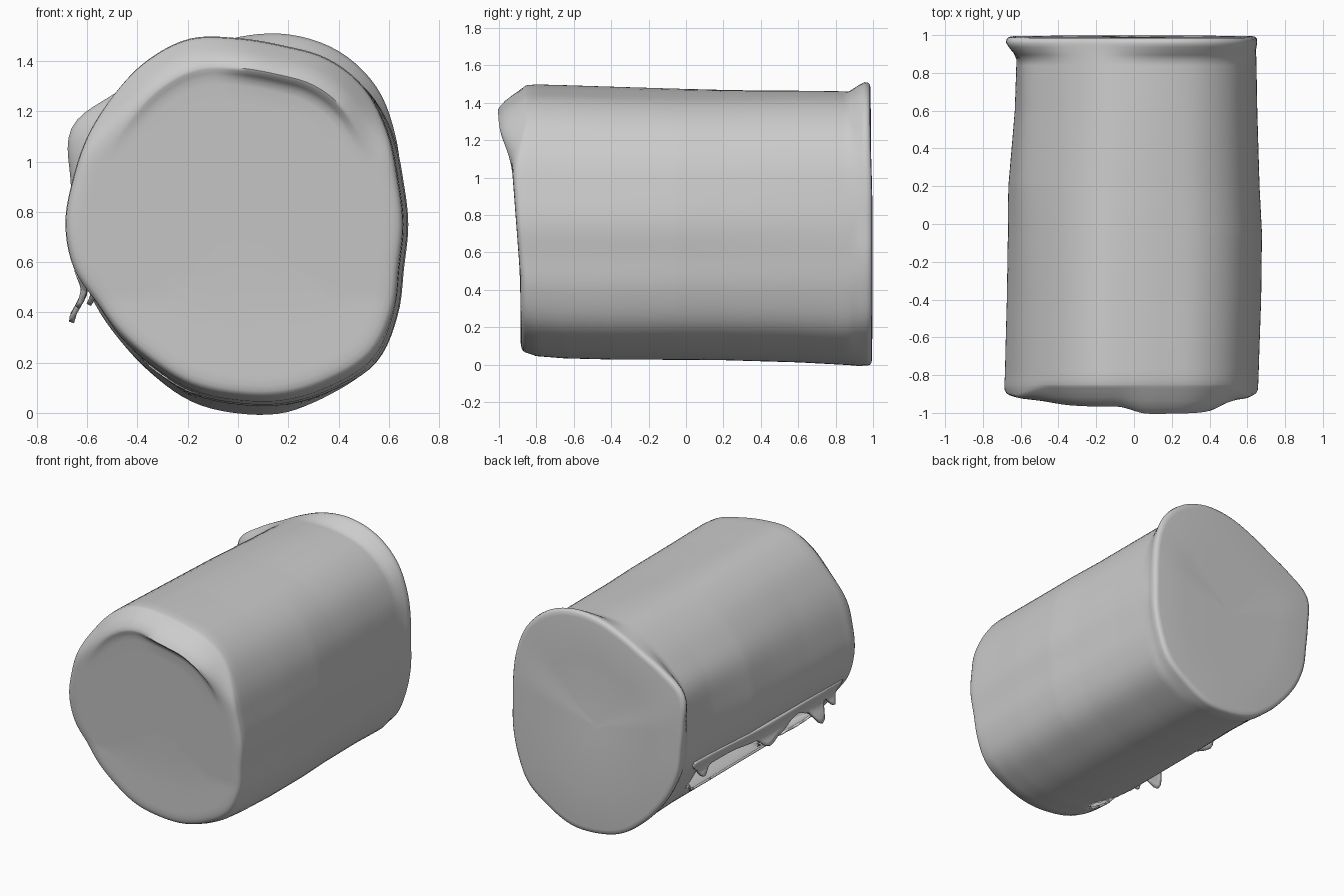
import bpy, bmesh, math

if "Cube" in bpy.data.objects:
    bpy.data.objects.remove(bpy.data.objects["Cube"])

CZ = 0.75   # height of the drum axis
N = 120     # points around
# radius every 15 degrees, from +x turning towards +z
MID = [.68, .682, .712, .735, .732, .71, .715, .738, .722, .697, .685, .675,
       .68, .67, .643, .655, .672, .7, .717, .742, .762, .78, .735, .685]
BACK = [.645, .665, .715, .772, .795, .782, .745, .705, .69, .72, .765, .69,
        .65, .65, .65, .655, .68, .72, .742, .762, .75, .745, .7, .665]
# y, blend to back profile, left scale, right scale, top lift, bottom lift
KEYS = [(-.85, 0, 1.01, .967, .022, .035), (-.8, 0, 1.005, .97, .026, .018),
        (-.65, 0, 1, .977, .022, .006), (-.4, 0, .99, .99, .014, 0),
        (-.05, .07, .985, 1, .004, 0), (.2, .15, .985, .985, -.003, 0),
        (.6, .3, .94, .975, -.01, -.008), (.87, .4, .93, .973, -.017, -.02),
        (.92, .8, .975, .99, -.006, -.015), (.955, 1, 1, 1.01, 0, -.008)]


def sample(table, a):
    """Periodic Catmull-Rom lookup."""
    n = len(table)
    u = a / (2 * math.pi) * n
    i, f = int(u), u - int(u)
    p0, p1, p2, p3 = (table[(i + k) % n] for k in (-1, 0, 1, 2))
    return p1 + .5 * f * (p2 - p0 + f * (2*p0 - 5*p1 + 4*p2 - p3 + f * (3*(p1 - p2) + p3 - p0)))


def smooth(a, b, v):
    t = max(0, min(1, (v - a) / (b - a)))
    return t * t * (3 - 2 * t)


def section(key):
    """Cross-section of the drum as (x, z) pairs."""
    y, blend, left, right, top, bot = key
    pts = []
    for i in range(N):
        a = 2 * math.pi * i / N
        r = sample(MID, a) * (1 - blend) + sample(BACK, a) * blend
        x, z = r * math.cos(a), CZ + r * math.sin(a)
        x *= left if x < 0 else right
        z += top * smooth(.9, 1.4, z) + bot * smooth(.6, .15, z)
        pts.append((x, z))
    return pts


def in_tear(c):
    """True inside the torn opening along the lower left side."""
    a = math.degrees(math.atan2(c.z - CZ, c.x)) % 360
    low = 239 + 20 * math.exp(-((c.y + .6) / .13) ** 2)
    ends = 15 * (smooth(.4, .65, c.y) + smooth(-.65, -.78, c.y))
    return -.78 < c.y < .65 and 200 < a < low - ends


def make(name, rings, close, thickness, offset, cut=None):
    bm = bmesh.new()
    rows = [[bm.verts.new(p) for p in ring] for ring in rings]
    for a, b in zip(rows, rows[1:]):
        n = len(a)
        for i in range(n if close else n - 1):
            j = (i + 1) % n
            bm.faces.new((a[i], a[j], b[j], b[i]))
    if close:
        bm.faces.new(rows[0][::-1])
        bm.faces.new(rows[-1])
    bmesh.ops.recalc_face_normals(bm, faces=bm.faces)
    if cut:
        gone = [f for f in bm.faces if cut(f.calc_center_median())]
        bmesh.ops.delete(bm, geom=gone, context='FACES')
    me = bpy.data.meshes.new(name)
    bm.to_mesh(me)
    bm.free()
    ob = bpy.data.objects.new(name, me)
    bpy.context.collection.objects.link(ob)
    mod = ob.modifiers.new("thickness", 'SOLIDIFY')
    mod.thickness = thickness
    mod.offset = offset
    bpy.context.view_layer.objects.active = ob
    ob.select_set(True)
    return ob


# Front cap: s, set-back at the top, set-back elsewhere, lip amount
CAP = [(.05, 0, 0, 0), (.4, 0, 0, 0), (.65, 0, 0, 0), (.75, 0, 0, 0), (.785, 0, 0, .1),
       (.81, 0, 0, .45), (.83, 0, 0, .9), (.845, 0, 0, 1), (.87, .008, 0, .9), (.9, .02, 0, .75),
       (.935, .042, .002, .5), (.965, .068, .006, .25), (.985, .085, .014, .1), (.996, .095, .027, 0)]
rings = []
front = section(KEYS[0])
for s, top_back, side_back, lip in CAP:
    ring = []
    for x, z in front:
        px, pz = x * s, CZ + (z - CZ) * s
        y = -.885 - .068 * max(0, min(1, (pz - .45) / .9))
        up = smooth(1.0, 1.35, pz)
        y += top_back * up + side_back * (1 - up)
        wave = .25 + .75 * smooth(-.1, .08, px) * smooth(.6, .4, px)
        y -= .052 * lip * wave * smooth(1.0, 1.3, pz)
        ring.append((px, y, pz))
    rings.append(ring)

# Drum wall
for a, b in zip(KEYS, KEYS[1:]):
    steps = max(2, round((b[0] - a[0]) / .03))
    for k in range(steps):
        f = k / steps
        key = [u + (v - u) * f for u, v in zip(a, b)]
        rings.append([(x, key[0], z) for x, z in section(key)])

# Back cap: nearly flat with a rounded rim
rim = section(KEYS[-1])
for s, y in [(1, .955), (.996, .974), (.98, .984), (.95, .987), (.6, .989), (.05, .989)]:
    rings.append([(x * s, y + .008 * smooth(1.3, .9, z), CZ + (z - CZ) * s) for x, z in rim])
make("drum_body", rings, True, .015, -1, in_tear)

# Ragged flap hanging over the opening: (y, lower edge z)
EDGE = [(-.8, .54), (-.72, .42), (-.65, .48), (-.55, .36), (-.45, .46), (-.35, .5),
        (-.15, .44), (0, .41), (.12, .48), (.35, .5), (.55, .49), (.65, .43), (.72, .5), (.78, .55)]
rows = []
for k in range(7):
    f = k / 6
    row = []
    for (y0, z0), (y1, z1) in zip(EDGE, EDGE[1:]):
        for t in (0, .25, .5, .75):
            y = y0 + (y1 - y0) * t
            z = .57 + (z0 + (z1 - z0) * smooth(0, 1, t) - .57) * f
            # continues the wall, tips flare outwards
            x = -.642 + .04 * smooth(0, .7, y) + .03 * smooth(.58, .48, z) - .05 * smooth(.48, .37, z)
            row.append((x, y, z))
    rows.append(row)
make("torn_flap", rows, False, .02, 0)

bpy.ops.object.shade_smooth_by_angle(angle=math.radians(50))
